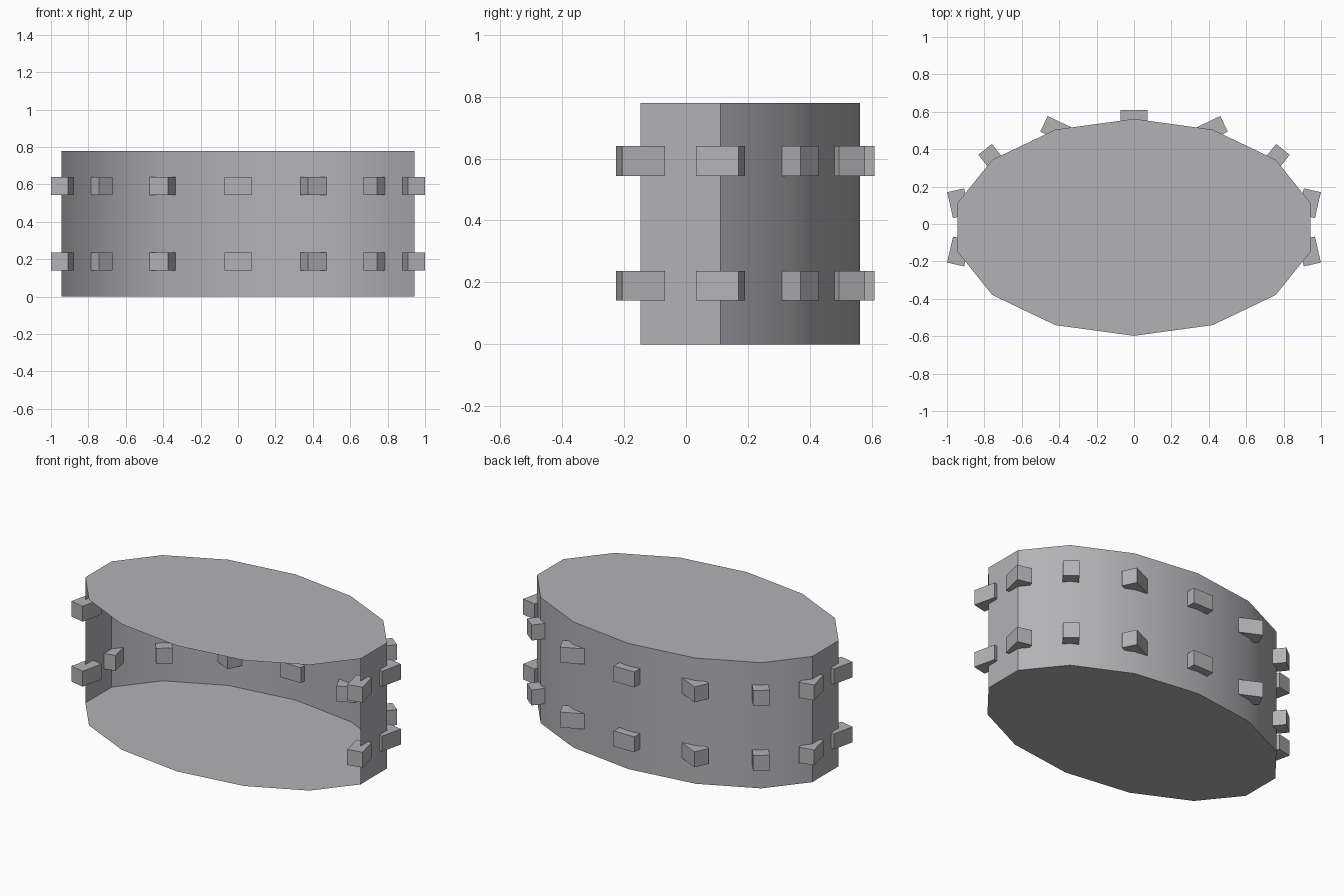
import bpy, bmesh, math

if "Cube" in bpy.data.objects:
    bpy.data.objects.remove(bpy.data.objects["Cube"])

SIDES, RX, RY, CY, HEIGHT = 14, 0.969, 0.58, -0.018, 0.78
BLOCK_RX = 0.962
STEP = 2 * math.pi / SIDES

grey = bpy.data.materials.new("dark_grey")
grey.diffuse_color = (0.45, 0.45, 0.47, 1)
grey.use_nodes = True
grey.node_tree.nodes["Principled BSDF"].inputs["Base Color"].default_value = grey.diffuse_color


def rim(i, rx=RX):
    """Point i on the oval rim, counted from the back."""
    a = i * STEP
    return rx * math.sin(a), CY + RY * math.cos(a)


def finish(name, bm):
    mesh = bpy.data.meshes.new(name)
    bm.to_mesh(mesh)
    bm.free()
    mesh.materials.append(grey)
    obj = bpy.data.objects.new(name, mesh)
    bpy.context.collection.objects.link(obj)
    return obj


def oval_panel(name, z, up):
    bm = bmesh.new()
    order = range(SIDES) if not up else range(SIDES - 1, -1, -1)
    bm.faces.new([bm.verts.new((*rim(i), z)) for i in order])
    return finish(name, bm)


def block(name, i, z):
    x, y = rim(i, BLOCK_RX)
    bpy.ops.mesh.primitive_cube_add(size=1, location=(x, y, z), rotation=(0, 0, i * STEP))
    obj = bpy.context.object
    obj.name = name
    obj.scale = (0.142, 0.093, 0.096)
    obj.data.materials.append(grey)


# Thin oval floor and top panels
oval_panel("floor_panel", 0, False)
oval_panel("top_panel", HEIGHT, True)

# Single-sheet wall round the back and ends, open at the front
bm = bmesh.new()
columns = [[bm.verts.new((*rim(i), z)) for z in (0, HEIGHT)] for i in range(-4, 5)]
for (a, b), (c, d) in zip(columns, columns[1:]):
    bm.faces.new((a, b, d, c))
bmesh.ops.reverse_faces(bm, faces=[f for f in bm.faces if f.normal.dot(f.calc_center_median()) < 0])
bm.normal_update()
for f in bm.faces:
    c = f.calc_center_median()
    if f.normal.x * c.x + f.normal.y * c.y < 0:
        f.normal_flip()
wall = finish("curved_wall", bm)
bpy.ops.object.select_all(action='DESELECT')
wall.select_set(True)
bpy.context.view_layer.objects.active = wall
bpy.ops.object.shade_smooth_by_angle(angle=math.radians(30))

# Two rows of blocks piercing the wall at its corners
for row, z in (("lower", 0.189), ("upper", 0.592)):
    for i in range(-4, 5):
        block(f"{row}_block_{i + 5}", i, z)
